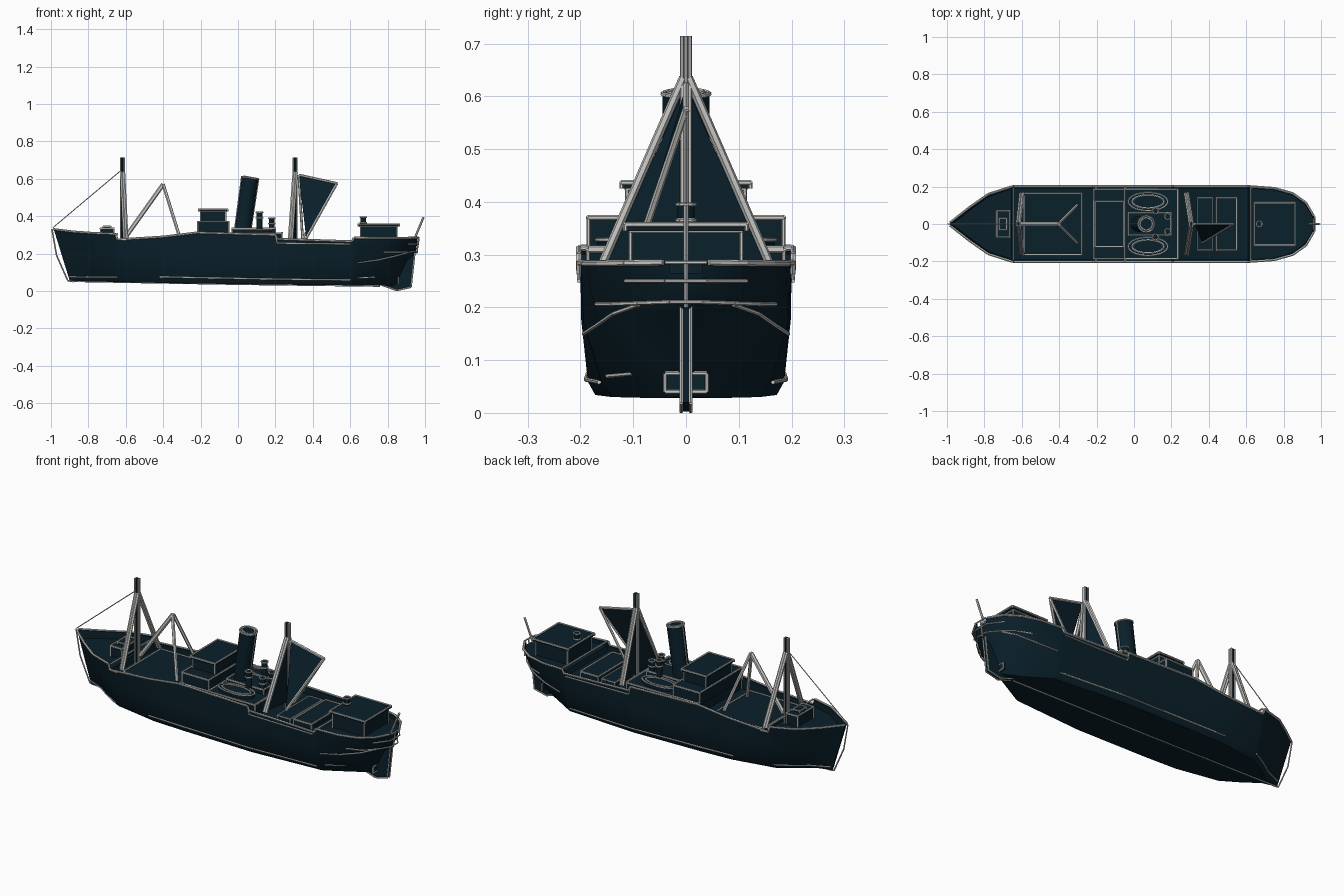
import bpy, bmesh, math
from mathutils import Vector, Matrix

if "Cube" in bpy.data.objects:
    bpy.data.objects.remove(bpy.data.objects["Cube"])


def material(name, rgb):
    m = bpy.data.materials.new(name)
    m.diffuse_color = (*rgb, 1)
    m.use_nodes = True
    m.node_tree.nodes["Principled BSDF"].inputs["Base Color"].default_value = m.diffuse_color
    return m


DARK = material("dark navy", (0.003, 0.014, 0.023))
LIGHT = material("light grey", (0.60, 0.60, 0.585))


def finish(name, bm, mat, smooth=False):
    bmesh.ops.recalc_face_normals(bm, faces=bm.faces)
    me = bpy.data.meshes.new(name)
    bm.to_mesh(me)
    bm.free()
    me.materials.append(mat)
    ob = bpy.data.objects.new(name, me)
    bpy.context.collection.objects.link(ob)
    if smooth:
        bpy.ops.object.select_all(action='DESELECT')
        ob.select_set(True)
        bpy.context.view_layer.objects.active = ob
        bpy.ops.object.shade_smooth_by_angle(angle=math.radians(48))
    return ob


def add_tube(bm, a, b, r, r2=None, sides=6):
    a, b = Vector(a), Vector(b)
    d = b - a
    if d.length < 1e-5:
        return
    mat = Matrix.Translation((a + b) / 2) @ d.to_track_quat('Z', 'Y').to_matrix().to_4x4()
    bmesh.ops.create_cone(bm, cap_ends=True, segments=sides, radius1=r,
                          radius2=r if r2 is None else r2, depth=d.length, matrix=mat)


def piping(name, paths, r=0.004, mat=LIGHT, mirror=False, closed=False):
    bm = bmesh.new()
    for path in paths:
        for s in ((1, -1) if mirror else (1,)):
            p = [(x, y * s, z) for x, y, z in path]
            if closed:
                p.append(p[0])
            for a, b in zip(p, p[1:]):
                add_tube(bm, a, b, r)
    return finish(name, bm, mat)


def prism(name, pts, offset, mat=DARK):
    # flat outline extruded along an offset
    bm = bmesh.new()
    f = bm.faces.new([bm.verts.new(p) for p in pts])
    new = bmesh.ops.extrude_face_region(bm, geom=[f])['geom']
    bmesh.ops.translate(bm, vec=offset, verts=[v for v in new if isinstance(v, bmesh.types.BMVert)])
    return finish(name, bm, mat)


def rect(x0, x1, w, z):
    return [(x0, -w, z), (x1, -w, z), (x1, w, z), (x0, w, z)]


def house(name, x0, x1, w, z0, z1, trim=0.005):
    # box with light trim around its roof and down its corners
    prism(name, rect(x0, x1, w, z0), (0, 0, z1 - z0))
    piping(name + "_roof_trim", [rect(x0, x1, w, z1)], trim, closed=True)
    piping(name + "_corner_trim", [[(x, w, z0), (x, w, z1)] for x in (x0, x1)], 0.004, mirror=True)


# Hull stations: top x, keel x, rail z, deck z, half widths from rail to keel, knuckle z, keel z
stations = [
    (-.985, -.90, .330, .285, (.005, .005, .005, .004), .20, .055),
    (-.88, -.82, .317, .28, (.088, .066, .035, .020), .20, .052),
    (-.78, -.74, .310, .275, (.158, .138, .095, .075), .20, .050),
    (-.655, -.645, .305, .27, (.198, .185, .150, .130), .20, .048),
    (-.645, -.640, .275, .24, (.199, .186, .152, .132), .20, .048),
    (-.40, -.40, .290, .24, (.200, .198, .183, .168), .18, .043),
    (-.22, -.22, .312, .25, (.200, .199, .186, .172), .18, .040),
    (.20, .20, .300, .25, (.200, .199, .186, .172), .18, .034),
    (.21, .21, .278, .24, (.200, .199, .186, .172), .18, .034),
    (.61, .61, .265, .24, (.199, .194, .160, .140), .17, .030),
    (.62, .62, .285, .265, (.199, .194, .158, .138), .17, .030),
    (.75, .75, .283, .265, (.190, .168, .085, .060), .17, .028),
    (.85, .84, .283, .265, (.162, .135, .020, .012), .19, .030),
    (.92, .905, .284, .265, (.112, .085, .020, .008), .205, .165),
    (.962, .95, .285, .265, (.040, .032, .018, .008), .23, .200),
]
bm = bmesh.new()
rings = []
for xt, xb, zt, zd, (w0, w1, w2, w3), zm, zk in stations:
    inner = max(w0 - .01, .001)
    half = [(w3, zk), (w2, zk + .025), (w1, zm), (w0, zt), (inner, zt), (inner, zd)]
    ring = half + [(-w, z) for w, z in reversed(half)]
    rings.append([bm.verts.new((xb + (xt - xb) * (z - zk) / (zt - zk), w, z)) for w, z in ring])
for a, b in zip(rings, rings[1:]):
    for i in range(len(a)):
        j = (i + 1) % len(a)
        bm.faces.new((a[i], a[j], b[j], b[i]))
bm.faces.new(rings[0])
bm.faces.new(rings[-1])
finish("hull", bm, DARK, smooth=True)

# Rail, stem, stern and bilge trim on the hull
piping("rail_trim", [[(s[0], s[4][0] + .003, s[2]) for s in stations]], .006, mirror=True)
piping("bilge_trim", [[(-.42, .186, .075), (.2, .19, .063), (.6, .165, .058)],
                      [(-.9, .012, .075), (-.8, .055, .074), (-.72, .11, .073), (-.645, .154, .073)],
                      [(.64, .194, .15), (.75, .171, .165), (.85, .138, .188), (.91, .09, .205)],
                      [(.64, .15, .07), (.74, .095, .075), (.84, .03, .09)]], .004, mirror=True)
piping("stem_trim", [[(-.995, 0, .332), (-.97, 0, .19), (-.91, 0, .055), (-.88, 0, .05)]], .004)
piping("keel_trim", [[(-.9, 0, .052), (0, 0, .036), (.76, 0, .026)]], .004)
piping("stern_trim", [[(.91, -.115, .25), (.965, -.04, .25), (.965, .04, .25), (.91, .115, .25)],
                      [(.78, -.17, .206), (.86, -.14, .206), (.915, -.09, .208), (.96, -.03, .21),
                       (.96, .03, .21), (.915, .09, .208), (.86, .14, .206), (.78, .17, .206)],
                      [(.968, -.04, .285), (.968, .04, .285)], [(.968, 0, .285), (.955, 0, .2)]], .004)
piping("bulwark_step_trim", [[(-.65, .2, .305), (-.645, .205, .275), (-.6, .205, .272)],
                             [(.2, .203, .3), (.21, .203, .255), (.6, .203, .25)]], .004, mirror=True)

# Rudder and propeller
rud = [(.77, .03), (.85, .003), (.925, .02), (.945, .2), (.88, .2), (.84, .1)]
prism("rudder", [(x, -.008, z) for x, z in rud], (0, .016, 0))
piping("rudder_trim", [[(x, .009, z) for x, z in rud]], .004, mirror=True, closed=True)
blade = [(.858, -.04, .04), (.858, .04, .04), (.858, .04, .075), (.858, -.04, .075)]
prism("propeller", blade, (-.012, 0, 0))
piping("propeller_trim", [blade], .004, closed=True)

# Midship deck, bridge and poop houses
house("midship_deck", -.21, .235, .186, .24, .308)
house("lower_bridge", -.215, -.05, .185, .30, .37)
house("upper_bridge", -.20, -.065, .112, .37, .425)
house("bridge_roof", -.21, -.055, .122, .425, .436)
house("funnel_deck", -.03, .20, .06, .308, .335)
house("poop_house", .655, .85, .105, .265, .345)
house("poop_roof", .643, .862, .115, .345, .357)
house("winch", -.735, -.665, .07, .275, .335)
house("winch_drum", -.72, -.68, .03, .335, .345, .004)

# Cargo hatches
house("fore_hatch", -.59, -.28, .165, .235, .265)
house("aft_hatch", .44, .55, .14, .235, .268)
house("aft_hatch_small", .34, .42, .14, .235, .262, .004)


def ellipse(cx, cy, z, rx, ry, n=20):
    return [(cx + rx * math.cos(2 * math.pi * i / n), cy + ry * math.sin(2 * math.pi * i / n), z)
            for i in range(n)]


# Oval boats either side of the funnel
for side, y in (("left", .12), ("right", -.12)):
    prism("boat_" + side, ellipse(.075, y, .305, .105, .048), (0, 0, .022))
    piping("boat_rim_" + side, [ellipse(.075, y, .328, .107, .05), ellipse(.075, y, .328, .085, .035)],
           .0045, closed=True)

# Raked funnel with rims
bm = bmesh.new()
add_tube(bm, (.025, 0, .32), (.065, 0, .605), .043, .045, 20)
finish("funnel", bm, DARK, smooth=True)
tilt = [(x, y, z - .14 * (x - .065)) for x, y, z in ellipse(.065, 0, .605, .044, .044)]
piping("funnel_rim", [tilt, [(x * .75 + .016, y * .75, z + .002) for x, y, z in tilt]], .0045, closed=True)
piping("funnel_seams", [[(-.016, 0, .34), (.02, 0, .61)], [(.07, 0, .34), (.11, 0, .6)]], .004)

# Vents and poop gun
for i, (x, y, z0, z1) in enumerate([(.115, .07, .3, .42), (.115, -.07, .3, .42),
                                    (.18, .04, .3, .39), (.18, -.04, .3, .39), (.67, 0, .35, .395)]):
    bm = bmesh.new()
    add_tube(bm, (x, y, z0), (x, y, z1), .016, sides=10)
    finish("vent_%d" % i, bm, DARK, smooth=True)
    piping("vent_rim_%d" % i, [ellipse(x, y, z1 - d, .017, .017, 10) for d in (0, .03)],
           .004, closed=True)


# Masts: dark core, light edges all round and paired spread legs
def mast(name, x, foot_x):
    piping(name, [[(x, 0, .24), (x, 0, .713)]], .010, DARK)
    piping(name + "_edges", [[(x + sx * .010, y, .24), (x + sx * .010, y, .714)]
                             for sx in (1, -1) for y in (.0075, 0)], .004, mirror=True)
    piping(name + "_legs", [[(x + d, .005, .635), (foot_x + d, .157 + abs(d), .27)]
                            for d in (-.006, .007)], .0085, mirror=True)


mast("fore_mast", -.618, -.60)
mast("aft_mast", .305, .28)
piping("fore_stay", [[(-.625, 0, .645), (-.99, 0, .338)]], .0025)

# Cargo booms
piping("fore_boom", [[(-.60, 0, .29), (-.40, 0, .57)]], .012)
piping("fore_boom_legs", [[(-.40, .004, .57), (-.305, .10, .265)]], .009, mirror=True)
head, peak, foot, side_foot = (.325, 0, .62), (.53, 0, .575), (.345, 0, .28), (.365, -.10, .28)
piping("aft_boom", [[head, peak, foot], [peak, side_foot], [head, foot]], .007)

# Canvas between the aft mast, its legs and its boom
prism("side_canvas", [head, peak, side_foot], (.002, .002, 0))
for side, s in (("left", 1), ("right", -1)):
    prism("leg_canvas_" + side, [(.305, 0, .62), (.28, s * .155, .275), (.305, 0, .275)], (.003, 0, 0))

# Stern flagpole and transverse deck trim
piping("flagpole", [[(.94, 0, .27), (.992, 0, .395)]], .006)
piping("deck_beams", [[(x, -w, z), (x, w, z)] for x, w, z in
                      [(.235, .185, .312), (-.645, .195, .305), (.625, .195, .285),
                       (-.205, .2, .314), (-.05, .2, .312)]], .005)
